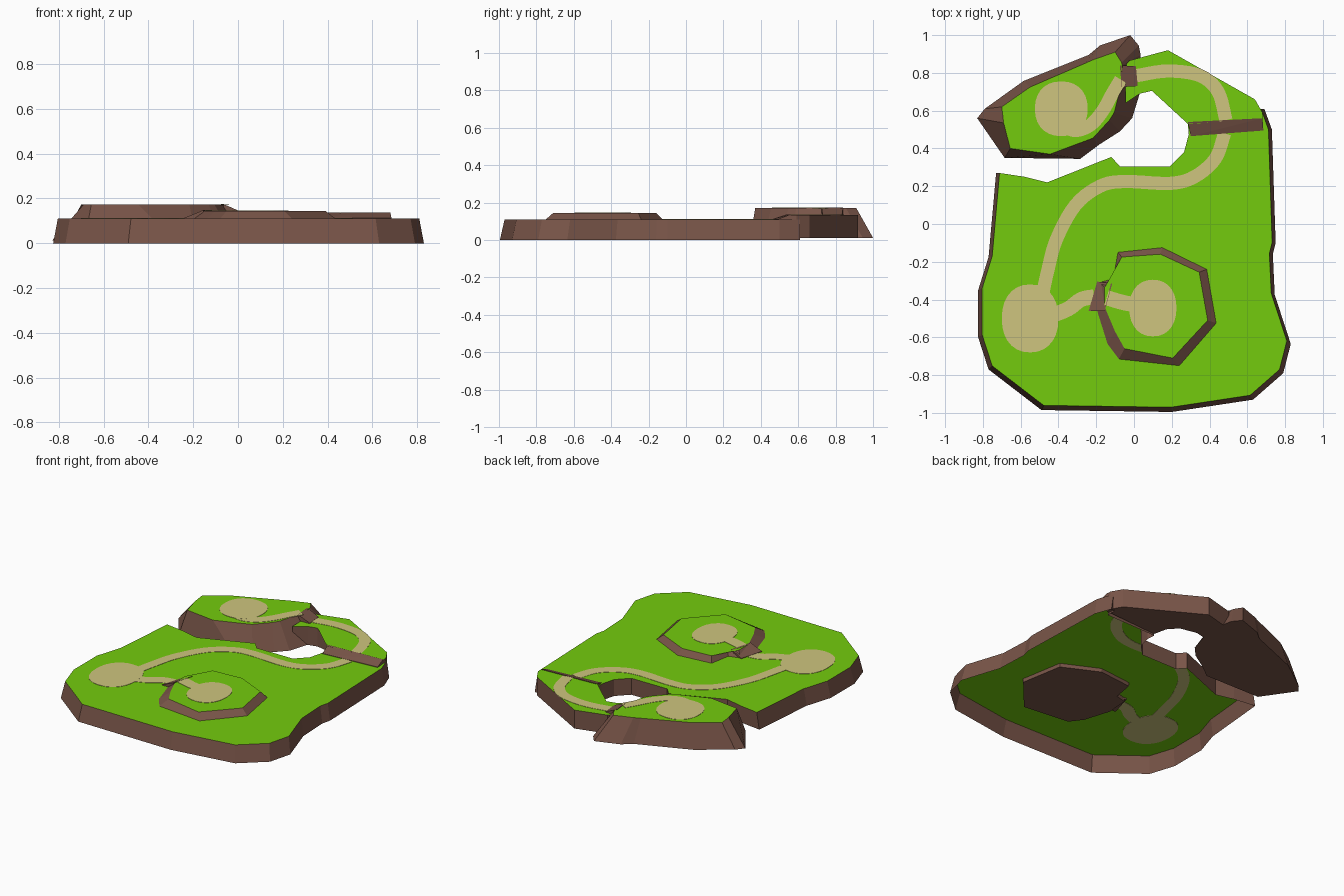
import bpy, bmesh, math
from mathutils import Vector

if "Cube" in bpy.data.objects:
    bpy.data.objects.remove(bpy.data.objects["Cube"])


def make_mat(name, rgb):
    m = bpy.data.materials.new(name)
    m.diffuse_color = (*rgb, 1)
    m.use_nodes = True
    m.node_tree.nodes["Principled BSDF"].inputs["Base Color"].default_value = m.diffuse_color
    return m


GRASS = make_mat("grass_green", (0.175, 0.60, 0.004))
EARTH = make_mat("earth_brown", (0.19, 0.09, 0.065))
SAND = make_mat("sand_path", (0.62, 0.56, 0.21))


def loft(name, rings, side, top=None, bottom=True):
    """Stack of (z, outline) rings, counter-clockwise, with a coloured cap."""
    bm = bmesh.new()
    rows = [[bm.verts.new((x, y, z)) for x, y in pts] for z, pts in rings]
    n = len(rows[0])
    for a, b in zip(rows, rows[1:]):
        for i in range(n):
            j = (i + 1) % n
            bm.faces.new((a[i], a[j], b[j], b[i]))
    cap = bm.faces.new(rows[-1])
    cap.material_index = 1 if top else 0
    caps = [cap]
    if bottom:
        caps.append(bm.faces.new(rows[0][::-1]))
    bmesh.ops.triangulate(bm, faces=caps)
    me = bpy.data.meshes.new(name)
    bm.to_mesh(me)
    bm.free()
    me.materials.append(side)
    if top:
        me.materials.append(top)
    ob = bpy.data.objects.new(name, me)
    bpy.context.collection.objects.link(ob)
    return ob


def ccw(pts):
    area = sum(a[0] * b[1] - b[0] * a[1] for a, b in zip(pts, pts[1:] + pts[:1]))
    return pts if area > 0 else pts[::-1]


def patch(name, cx, cy, rx, ry, z):
    """Thin rounded sand patch."""
    pts = [(cx + rx * math.copysign(abs(math.cos(t)) ** 0.9, math.cos(t)),
            cy + ry * math.copysign(abs(math.sin(t)) ** 0.9, math.sin(t)))
           for t in (math.tau * i / 28 for i in range(28))]
    loft(name, [(z - 0.002, pts), (z + 0.002, pts)], SAND)


def path(name, pts, z, width=0.07, steps=5):
    """Thin sand ribbon following a smooth curve through the points."""
    p = [Vector(q) for q in pts]
    p = [2 * p[0] - p[1]] + p + [2 * p[-1] - p[-2]]
    line = []
    for a, b, c, d in zip(p, p[1:], p[2:], p[3:]):
        for k in range(steps):
            t = k / steps
            line.append(0.5 * (2 * b + (c - a) * t + (2 * a - 5 * b + 4 * c - d) * t * t
                               + (3 * b - a - 3 * c + d) * t ** 3))
    line.append(p[-2])
    left, right = [], []
    for i, q in enumerate(line):
        d = (line[min(i + 1, len(line) - 1)] - line[max(i - 1, 0)]).normalized()
        nrm = Vector((-d.y, d.x)) * width / 2
        left.append(tuple(q + nrm))
        right.append(tuple(q - nrm))
    out = ccw(right + left[::-1])
    loft(name, [(z - 0.0018, out), (z + 0.0018, out)], SAND)


def ramp(name, low, high, z_low, z_high, z_base):
    """Earth wedge from a low edge to a high edge."""
    pts = low + high[::-1]
    zs = [z_low, z_low, z_high, z_high]
    if ccw(pts) is not pts:
        pts, zs = pts[::-1], zs[::-1]
    ob = loft(name, [(z_base, pts), (1, pts)], EARTH)
    for i in range(4):
        ob.data.vertices[4 + i].co.z = zs[i]


MAIN, BACK, ISLE, MOUND = 0.11, 0.135, 0.172, 0.145

# main ground: open shell, outer cliff leans in, river bank is upright
outer = [(-0.73, 0.27), (-0.77, -0.175), (-0.825, -0.35), (-0.825, -0.6), (-0.77, -0.77),
         (-0.49, -0.985), (0.2, -0.995), (0.63, -0.93), (0.79, -0.79), (0.83, -0.635),
         (0.745, -0.375), (0.735, -0.16), (0.75, -0.1), (0.73, 0.5), (0.69, 0.61)]
bank = [(0.66, 0.60), (0.66, 0.54), (0.285, 0.53), (0.29, 0.475), (0.265, 0.38), (0.19, 0.305),
        (-0.075, 0.305), (-0.12, 0.355), (-0.46, 0.22), (-0.58, 0.25)]
inner = [(x * 0.975, y * 0.975 if y < 0.2 else y) for x, y in outer]
loft("main_ground", [(0, outer + bank), (MAIN, inner + bank)], EARTH, GRASS, bottom=False)

# back plateau: upright block curling round the river
back = [(0.30, 0.53), (0.68, 0.555), (0.68, 0.59), (0.64, 0.66), (0.18, 0.92), (-0.025, 0.865),
        (-0.045, 0.84), (-0.045, 0.64), (0.03, 0.69), (0.095, 0.705), (0.21, 0.68),
        (0.265, 0.62), (0.285, 0.53)]
loft("back_plateau", [(0.012, back), (BACK, back)], EARTH, GRASS)

# high island with leaning cliffs
isle_low = [(-0.83, 0.56), (-0.79, 0.61), (-0.585, 0.757), (-0.24, 0.895), (-0.18, 0.945),
            (-0.02, 1.0), (0.025, 0.945), (0.035, 0.895), (0.03, 0.69), (-0.01, 0.56),
            (-0.075, 0.49), (-0.185, 0.42), (-0.285, 0.345), (-0.685, 0.35)]
isle_top = [(-0.69, 0.535), (-0.70, 0.62), (-0.55, 0.725), (-0.26, 0.85), (-0.22, 0.868),
            (-0.1, 0.91), (-0.066, 0.855), (-0.063, 0.84), (-0.07, 0.725), (-0.105, 0.59),
            (-0.13, 0.55), (-0.217, 0.455), (-0.445, 0.37), (-0.655, 0.40)]
loft("high_island", [(0.012, isle_low[::-1]), (ISLE, isle_top[::-1])], EARTH, GRASS)

# low mound on the main ground
mound_low = [(-0.085, -0.15), (0.15, -0.125), (0.385, -0.24), (0.435, -0.525), (0.24, -0.75),
             (-0.08, -0.715), (-0.14, -0.635), (-0.195, -0.46), (-0.185, -0.31), (-0.11, -0.29)]
mound_top = [(-0.065, -0.175), (0.14, -0.16), (0.345, -0.255), (0.39, -0.51), (0.205, -0.71),
             (-0.05, -0.66), (-0.1, -0.57), (-0.155, -0.44), (-0.155, -0.335), (-0.09, -0.305)]
loft("mound", [(0.085, mound_low[::-1]), (MAIN, mound_low[::-1]), (MOUND, mound_top[::-1])],
     EARTH, GRASS)

# earth ramps between the levels
ramp("plateau_ramp", [(0.30, 0.465), (0.685, 0.495)], [(0.285, 0.54), (0.68, 0.56)],
     MAIN + 0.003, BACK + 0.003, 0.10)
ramp("mound_ramp", [(-0.195, -0.305), (-0.24, -0.46)], [(-0.115, -0.315), (-0.155, -0.46)],
     MAIN + 0.003, MOUND + 0.003, 0.10)
ramp("island_ramp", [(0.01, 0.835), (0.02, 0.73)], [(-0.075, 0.84), (-0.065, 0.725)],
     BACK + 0.003, ISLE + 0.003, 0.10)

# sand patches and paths
patch("main_patch", -0.55, -0.50, 0.15, 0.18, MAIN)
patch("mound_patch", 0.10, -0.445, 0.125, 0.15, MOUND)
patch("island_patch", -0.385, 0.61, 0.14, 0.145, ISLE)
path("main_path", [(-0.49, -0.40), (-0.455, -0.24), (-0.41, -0.08), (-0.31, 0.10), (-0.18, 0.20),
                   (-0.05, 0.225), (0.19, 0.215), (0.32, 0.25), (0.43, 0.345), (0.48, 0.48)], MAIN)
path("plateau_path", [(0.487, 0.55), (0.445, 0.70), (0.35, 0.785), (0.18, 0.81), (0.01, 0.785)], BACK)
path("island_path", [(-0.07, 0.765), (-0.115, 0.69), (-0.165, 0.60), (-0.23, 0.525),
                     (-0.31, 0.495), (-0.38, 0.52)], ISLE)
path("mound_link_path", [(-0.45, -0.49), (-0.35, -0.45), (-0.28, -0.40), (-0.21, -0.385)], MAIN, 0.08)
path("mound_path", [(-0.145, -0.39), (-0.06, -0.415), (0.02, -0.43)], MOUND, 0.08)
